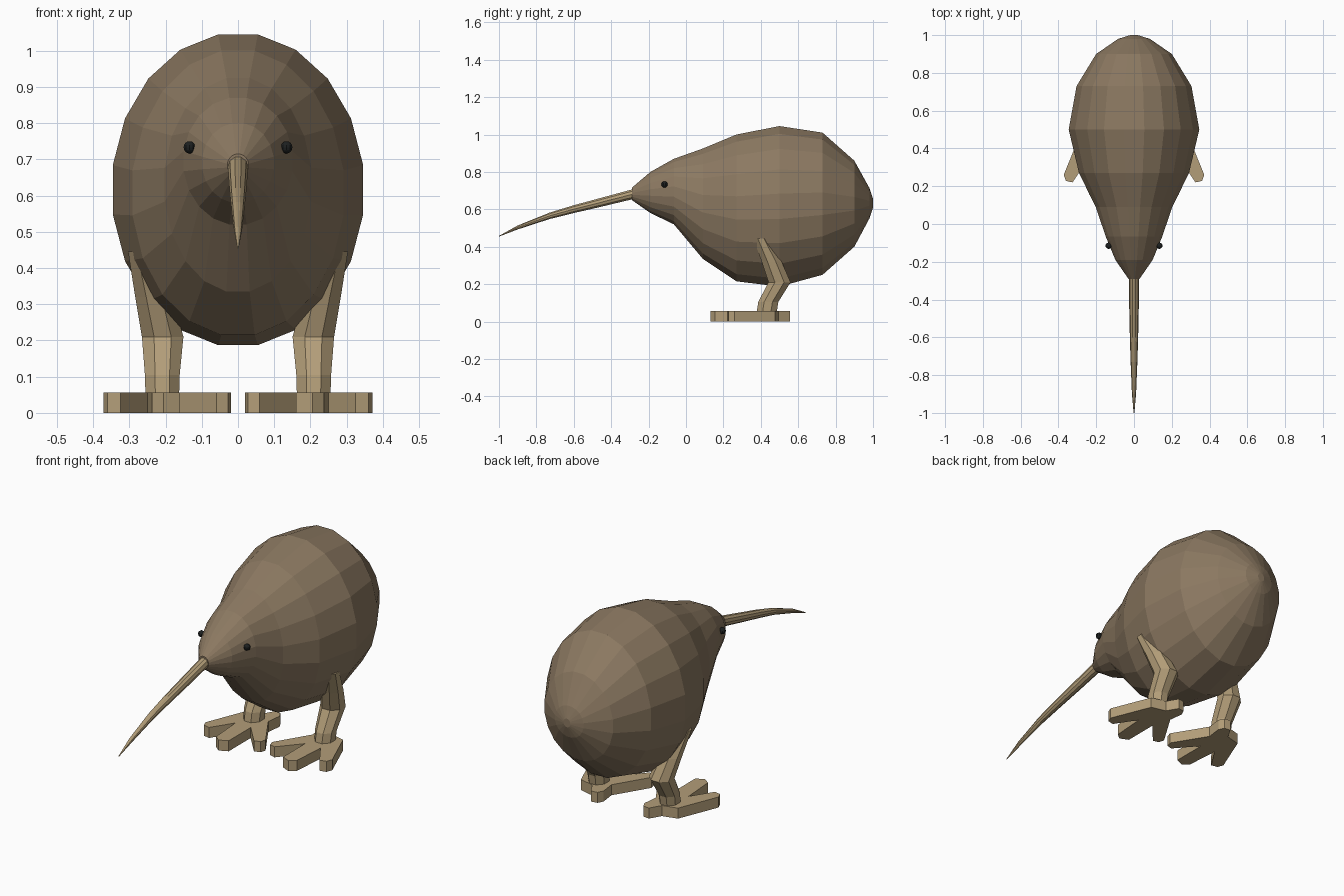
import bpy, bmesh, math
from mathutils import Vector

if "Cube" in bpy.data.objects:
    bpy.data.objects.remove(bpy.data.objects["Cube"])


def material(name, rgb):
    m = bpy.data.materials.new(name)
    m.diffuse_color = (*rgb, 1)
    m.use_nodes = True
    m.node_tree.nodes["Principled BSDF"].inputs["Base Color"].default_value = m.diffuse_color
    return m


FEATHER = material("brown_feathers", (0.26, 0.19, 0.12))
HORN = material("tan_horn", (0.45, 0.34, 0.19))
DARK = material("dark_eye", (0.012, 0.014, 0.014))


def finish(bm, name, mat, mirror=False):
    bmesh.ops.recalc_face_normals(bm, faces=bm.faces)
    mesh = bpy.data.meshes.new(name)
    bm.to_mesh(mesh)
    bm.free()
    mesh.materials.append(mat)
    ob = bpy.data.objects.new(name, mesh)
    bpy.context.collection.objects.link(ob)
    if mirror:
        ob.modifiers.new("mirror", 'MIRROR').use_mirror_merge = False
    return ob


def loft(name, mat, rings, sides, axis, mirror=False):
    """Skin elliptical rings (centre, radius along x, other radius) along y or z."""
    bm = bmesh.new()
    other = Vector((0, 0, 1)) if axis == 'Y' else Vector((0, 1, 0))
    loops = []
    for c, rx, ro in rings:
        loop = []
        for i in range(sides):
            a = 2 * math.pi * (i + 0.5) / sides
            loop.append(bm.verts.new(Vector(c) + Vector((rx * math.sin(a), 0, 0)) + other * ro * math.cos(a)))
        loops.append(loop)
    for a, b in zip(loops, loops[1:]):
        for i in range(sides):
            j = (i + 1) % sides
            bm.faces.new((a[i], a[j], b[j], b[i]))
    bm.faces.new(loops[0])
    bm.faces.new(loops[-1])
    return finish(bm, name, mat, mirror)


# Body: y, bottom z, top z, half width
profile = [(-0.29, 0.65, 0.715, 0.03), (-0.19, 0.58, 0.80, 0.10), (-0.065, 0.52, 0.87, 0.152),
           (0.09, 0.335, 0.925, 0.205), (0.27, 0.215, 1.0, 0.295), (0.50, 0.187, 1.045, 0.35),
           (0.73, 0.25, 1.01, 0.308), (0.90, 0.40, 0.86, 0.203), (0.98, 0.55, 0.715, 0.085),
           (1.0, 0.61, 0.655, 0.02)]
loft("body", FEATHER, [((0, y, (b + t) / 2), w, (t - b) / 2 / math.cos(math.pi / 20))
                       for y, b, t, w in profile], 20, 'Y')

# Long curved bill
loft("bill", HORN, [((0, y, z), r, r) for y, z, r in
                    [(-0.28, 0.682, 0.028), (-0.46, 0.636, 0.025), (-0.60, 0.601, 0.022),
                     (-0.73, 0.565, 0.018), (-0.90, 0.503, 0.011), (-1.0, 0.456, 0.002)]], 10, 'Y')

# Eyes
bm = bmesh.new()
bmesh.ops.create_uvsphere(bm, u_segments=10, v_segments=8, radius=0.017)
bmesh.ops.translate(bm, verts=bm.verts, vec=(0.134, -0.115, 0.733))
finish(bm, "eyes", DARK, True)

# Bent legs
loft("legs", HORN, [((x, y, z), rx, ry) for x, y, z, rx, ry in
                    [(0.262, 0.40, 0.445, 0.045, 0.043), (0.232, 0.458, 0.32, 0.056, 0.058),
                     (0.208, 0.50, 0.21, 0.062, 0.064), (0.209, 0.44, 0.105, 0.052, 0.058),
                     (0.209, 0.43, 0.04, 0.05, 0.058)]], 8, 'Z', True)

# Flat feet: outline with three front toes and a short hind toe
outline = [(0.285, 0.475), (0.372, 0.26), (0.36, 0.228), (0.325, 0.22), (0.25, 0.335),
           (0.237, 0.155), (0.205, 0.13), (0.16, 0.15), (0.16, 0.335),
           (0.06, 0.22), (0.028, 0.23), (0.02, 0.26), (0.13, 0.44),
           (0.12, 0.52), (0.135, 0.55), (0.17, 0.555), (0.205, 0.495)]
bm = bmesh.new()
base = bm.faces.new([bm.verts.new((x, y, 0)) for x, y in outline])
ext = bmesh.ops.extrude_face_region(bm, geom=[base], use_keep_orig=True)
top = [g for g in ext["geom"] if isinstance(g, bmesh.types.BMVert)]
bmesh.ops.translate(bm, verts=top, vec=(0, 0, 0.056))
finish(bm, "feet", HORN, True)
